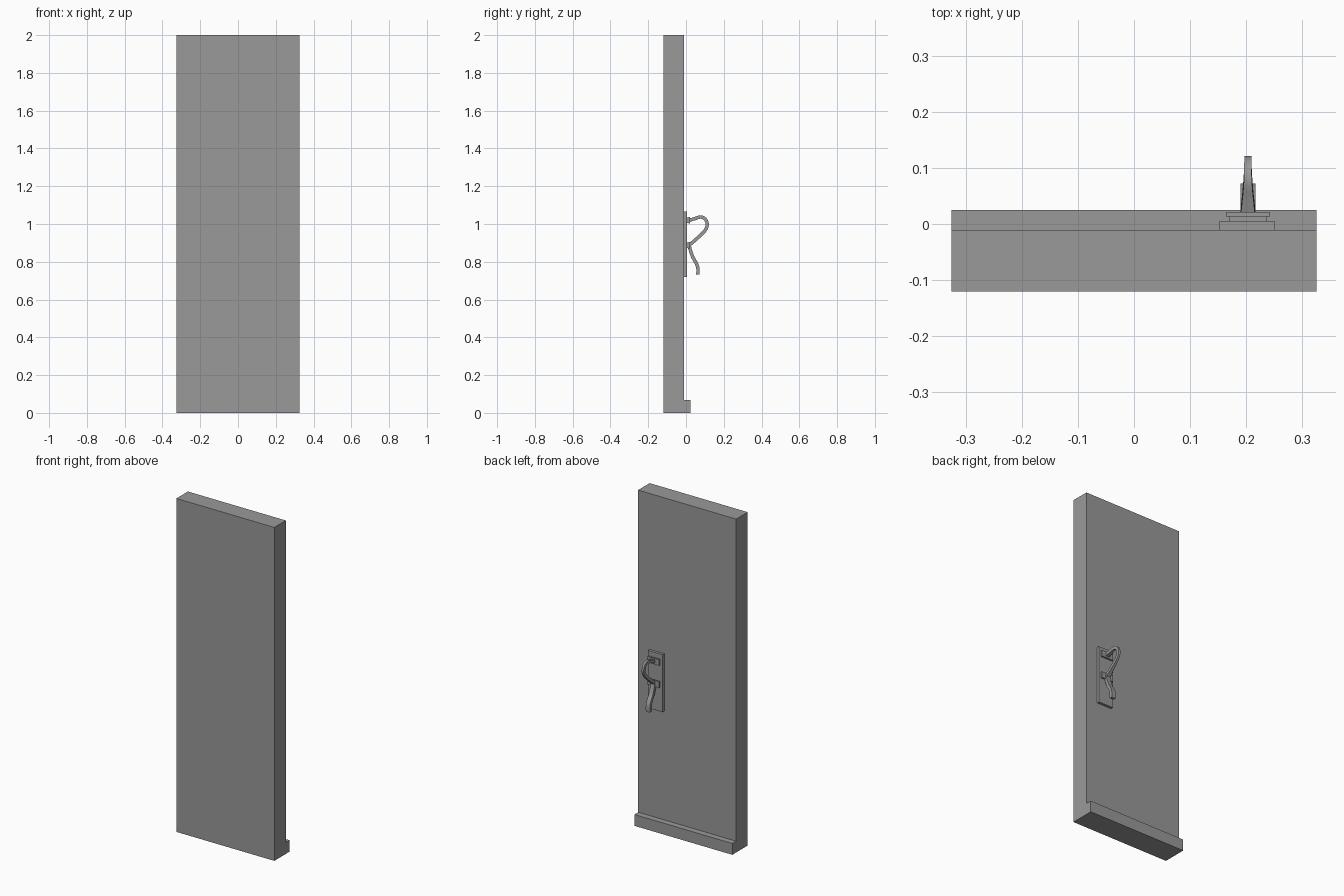
import bpy
import bmesh
from mathutils import Vector

if "Cube" in bpy.data.objects:
    bpy.data.objects.remove(bpy.data.objects["Cube"], do_unlink=True)

grey = bpy.data.materials.new("plain_grey")
grey.use_nodes = True
colour = (0.32, 0.32, 0.32, 1)
grey.diffuse_color = colour
grey.node_tree.nodes["Principled BSDF"].inputs["Base Color"].default_value = colour


def finish(name, bm):
    bmesh.ops.recalc_face_normals(bm, faces=bm.faces)
    mesh = bpy.data.meshes.new(name)
    bm.to_mesh(mesh)
    bm.free()
    mesh.materials.append(grey)
    obj = bpy.data.objects.new(name, mesh)
    bpy.context.collection.objects.link(obj)
    return obj


def box(name, low, high):
    """Box between two opposite corners."""
    low, high = Vector(low), Vector(high)
    bm = bmesh.new()
    bmesh.ops.create_cube(bm, size=1)
    bmesh.ops.scale(bm, vec=high - low, verts=bm.verts)
    bmesh.ops.translate(bm, vec=(low + high) / 2, verts=bm.verts)
    return finish(name, bm)


def smooth_path(points, steps=5):
    """Catmull-Rom samples through the control points."""
    p = [Vector(q) for q in points]
    p = [p[0] * 2 - p[1]] + p + [p[-1] * 2 - p[-2]]
    out = []
    for a, b, c, d in zip(p, p[1:], p[2:], p[3:]):
        for i in range(steps):
            t = i / steps
            out.append(0.5 * (2 * b + (c - a) * t + (2 * a - 5 * b + 4 * c - d) * t**2
                              + (3 * b - a - 3 * c + d) * t**3))
    return out + [p[-2]]


def strap(name, x, points, thickness):
    """Flat bar swept along (y, z, width) control points."""
    path = smooth_path(points)
    bm = bmesh.new()
    rings = []
    for i, (y, z, width) in enumerate(path):
        along = path[min(i + 1, len(path) - 1)] - path[max(i - 1, 0)]
        side = Vector((0, -along.y, along.x)).normalized() * thickness / 2
        centre, half = Vector((x, y, z)), Vector((width / 2, 0, 0))
        rings.append([bm.verts.new(v) for v in (
            centre - half - side, centre + half - side,
            centre + half + side, centre - half + side)])
    for r, s in zip(rings, rings[1:]):
        for j in range(4):
            k = (j + 1) % 4
            bm.faces.new((r[j], r[k], s[k], s[j]))
    bm.faces.new(rings[0])
    bm.faces.new(rings[-1])
    obj = finish(name, bm)
    bpy.ops.object.select_all(action="DESELECT")
    obj.select_set(True)
    bpy.context.view_layer.objects.active = obj
    bpy.ops.object.shade_smooth_by_angle()
    return obj


# Door slab and bottom sill
box("door_panel", (-0.325, -0.12, 0), (0.325, -0.011, 2))
box("door_sill", (-0.325, -0.011, 0), (0.325, 0.025, 0.068))

# Handle back plate
box("handle_plate", (0.152, -0.011, 0.72), (0.25, 0.005, 1.065))

# Two mounts, each a bar standing on a slightly smaller foot
hx = 0.203
for label, z in (("upper", 1.02), ("lower", 0.887)):
    box(label + "_mount_foot", (hx - 0.034, 0.005, z - 0.014), (hx + 0.034, 0.013, z + 0.014))
    box(label + "_mount_bar", (hx - 0.039, 0.013, z - 0.018), (hx + 0.039, 0.021, z + 0.018))

# Bowed grip, from the upper mount round to the lower mount
strap("handle_grip", hx, [
    (0.013, 1.018, 0.027), (0.045, 1.028, 0.02), (0.08, 1.037, 0.014),
    (0.105, 1.022, 0.013), (0.112, 0.992, 0.013), (0.098, 0.962, 0.013),
    (0.06, 0.925, 0.018), (0.018, 0.889, 0.027)], 0.018)

# Lever curving down and out from the lower mount
strap("handle_lever", hx, [
    (0.016, 0.895, 0.027), (0.022, 0.865, 0.027), (0.036, 0.825, 0.027),
    (0.055, 0.79, 0.027), (0.063, 0.765, 0.027), (0.063, 0.733, 0.027)], 0.018)
